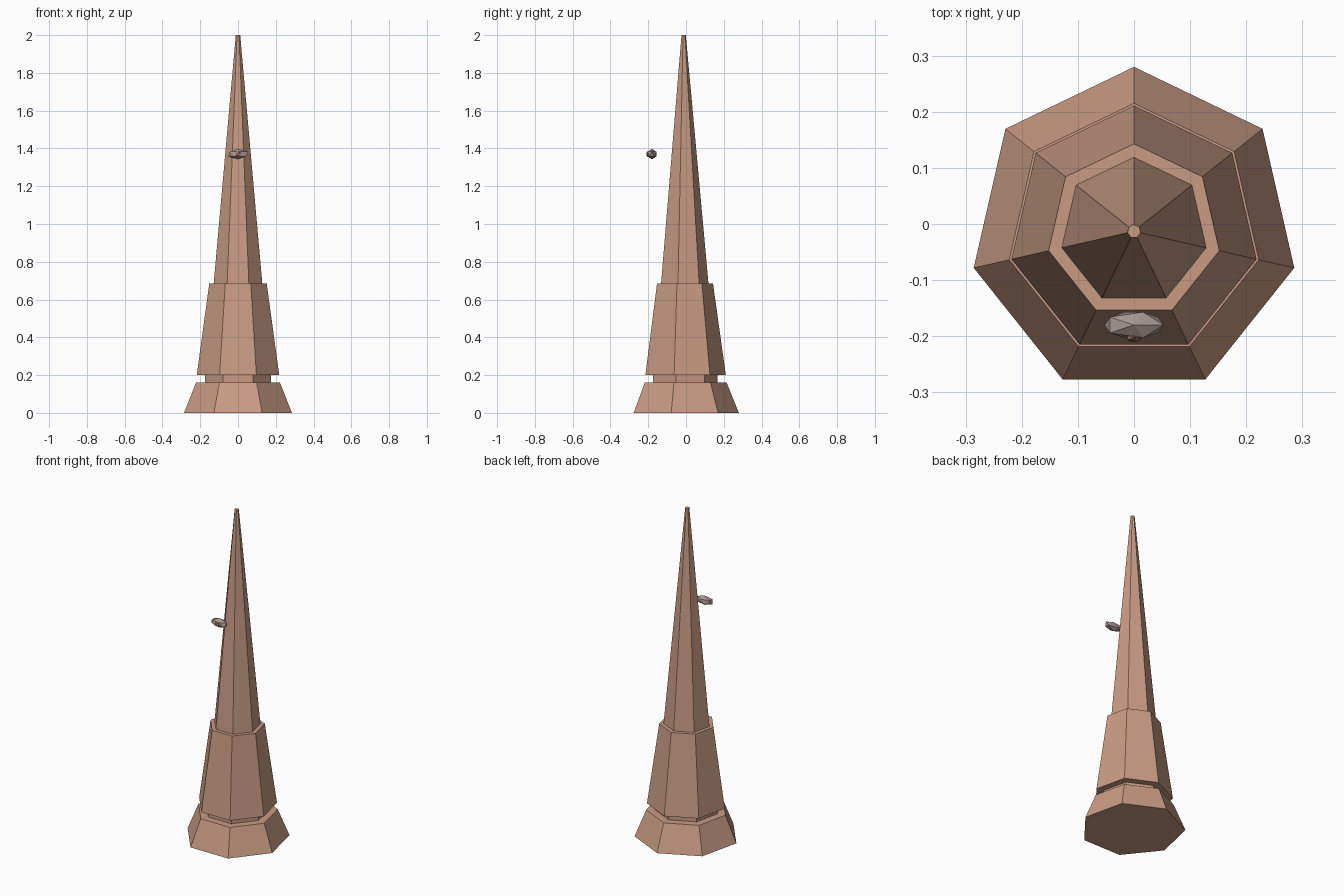
import bpy
import math

cube = bpy.data.objects.get("Cube")
if cube:
    bpy.data.objects.remove(cube, do_unlink=True)

CENTRE_Y = -0.013
SIDES = 7


def make_material(name, rgb):
    mat = bpy.data.materials.new(name)
    mat.use_nodes = True
    mat.diffuse_color = (*rgb, 1)
    mat.node_tree.nodes["Principled BSDF"].inputs["Base Color"].default_value = (*rgb, 1)
    return mat


def finish(name, mat):
    obj = bpy.context.object
    obj.name = obj.data.name = name
    obj.data.materials.append(mat)
    bpy.ops.object.transform_apply(location=False, rotation=True, scale=True)
    return obj


def tier(name, bottom, top, r_bottom, r_top, mat):
    """Tapered seven-sided block with one corner at the back."""
    bpy.ops.mesh.primitive_cone_add(
        vertices=SIDES, radius1=r_bottom, radius2=r_top, depth=top - bottom,
        location=(0, CENTRE_Y, (bottom + top) / 2))
    obj = bpy.context.object
    # Turn the first corner to face +y
    first = obj.data.vertices[0].co
    obj.rotation_euler.z = math.pi / 2 - math.atan2(first.y, first.x)
    return finish(name, mat)


def faceted_gem(name, location, scale, mat):
    bpy.ops.mesh.primitive_ico_sphere_add(subdivisions=1, radius=1, location=location)
    bpy.context.object.scale = scale
    return finish(name, mat)


stone = make_material("warm stone", (0.58, 0.33, 0.23))
grey = make_material("taupe grey", (0.38, 0.31, 0.28))
brown = make_material("red brown", (0.33, 0.16, 0.10))

# Tower, from the ground up
tier("base", 0, 0.16, 0.293, 0.228, stone)
tier("neck", 0.16, 0.2, 0.18, 0.18, stone)
tier("middle_tier", 0.2, 0.685, 0.224, 0.156, stone)
tier("spire", 0.685, 2, 0.132, 0.012, stone)

# Floating gem eye in front of the spire
faceted_gem("eye", (0, -0.18, 1.37), (0.059, 0.027, 0.028), grey)
faceted_gem("pupil", (0, -0.202, 1.37), (0.016, 0.009, 0.016), brown)
